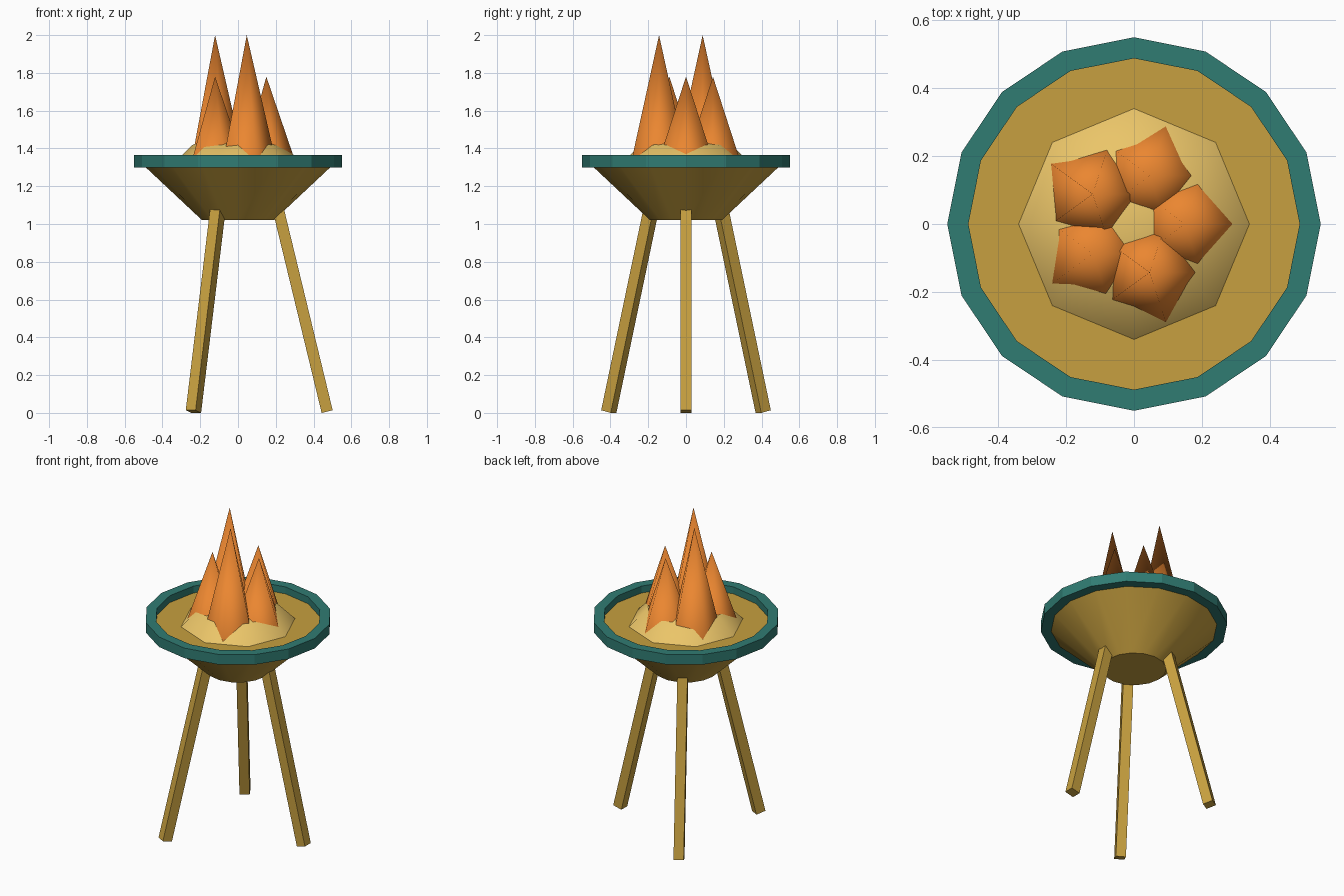
import bpy, math
from mathutils import Vector

if "Cube" in bpy.data.objects:
    bpy.data.objects.remove(bpy.data.objects["Cube"])


def material(name, rgb):
    m = bpy.data.materials.new(name)
    m.diffuse_color = (*rgb, 1)
    m.use_nodes = True
    m.node_tree.nodes["Principled BSDF"].inputs["Base Color"].default_value = m.diffuse_color
    return m


GOLD = material("gold", (0.57, 0.35, 0.05))
TEAL = material("teal", (0.03, 0.20, 0.17))
EMBER = material("ember", (0.83, 0.56, 0.14))
ORANGE = material("orange", (0.83, 0.24, 0.03))


def lathe(name, profile, sides, mat, centre=(0, 0), closed=False, smooth=None):
    """Revolve (radius, z) points; radius 0 makes a pole, open ends are capped."""
    verts, rings, faces = [], [], []
    for r, z in profile:
        n = sides if r > 0 else 1
        rings.append([len(verts) + i for i in range(n)])
        for i in range(n):
            a = 2 * math.pi * i / sides
            verts.append((centre[0] + r * math.cos(a), centre[1] + r * math.sin(a), z))
    pairs = list(zip(rings, rings[1:]))
    if closed:
        pairs.append((rings[-1], rings[0]))
    for lo, hi in pairs:
        for i in range(sides):
            j = (i + 1) % sides
            if len(hi) == 1:
                faces.append((lo[i], lo[j], hi[0]))
            else:
                faces.append((lo[i], lo[j], hi[j], hi[i]))
    if not closed:
        faces.append(rings[0][::-1])
        if len(rings[-1]) > 1:
            faces.append(rings[-1])
    me = bpy.data.meshes.new(name)
    me.from_pydata(verts, [], faces)
    me.materials.append(mat)
    ob = bpy.data.objects.new(name, me)
    bpy.context.collection.objects.link(ob)
    if smooth is not None:
        bpy.ops.object.select_all(action='DESELECT')
        ob.select_set(True)
        bpy.context.view_layer.objects.active = ob
        bpy.ops.object.shade_smooth_by_angle(angle=math.radians(smooth))
    return ob


# Bowl and its rim band
lathe("bowl", [(0.19, 1.02), (0.51, 1.32)], 16, GOLD, smooth=30)
lathe("rim", [(0.488, 1.30), (0.55, 1.30), (0.55, 1.365), (0.488, 1.365)], 16, TEAL, closed=True)

# Low mound of embers
mound = [(0.34 * math.cos(t), 1.32 + 0.14 * math.sin(t)) for t in (0, math.pi / 4)]
lathe("ember_mound", mound + [(0, 1.46)], 8, EMBER, smooth=60)

# Ring of five flames
for i, top in enumerate((1.78, 1.78, 2.0, 1.78, 2.0)):
    a = 2 * math.pi * i / 5
    lathe(f"flame_{i + 1}", [(0.157, 1.32), (0, top)], 5, ORANGE,
          centre=(0.15 * math.cos(a), 0.15 * math.sin(a)), smooth=80)

# Three splayed square legs
for i in range(3):
    a = 2 * math.pi * i / 3
    foot, head = Vector((0.472, 0, 0.007)), Vector((0.21, 0, 1.09))
    bpy.ops.mesh.primitive_cube_add(size=1, location=(0, 0, 0))
    leg = bpy.context.object
    leg.name = f"leg_{i + 1}"
    leg.scale = (0.06, 0.06, (head - foot).length)
    mid = (foot + head) / 2
    leg.location = (mid.x * math.cos(a), mid.x * math.sin(a), mid.z)
    leg.rotation_euler = (0, math.atan2(head.x - foot.x, head.z - foot.z), a)
    leg.data.materials.append(GOLD)
